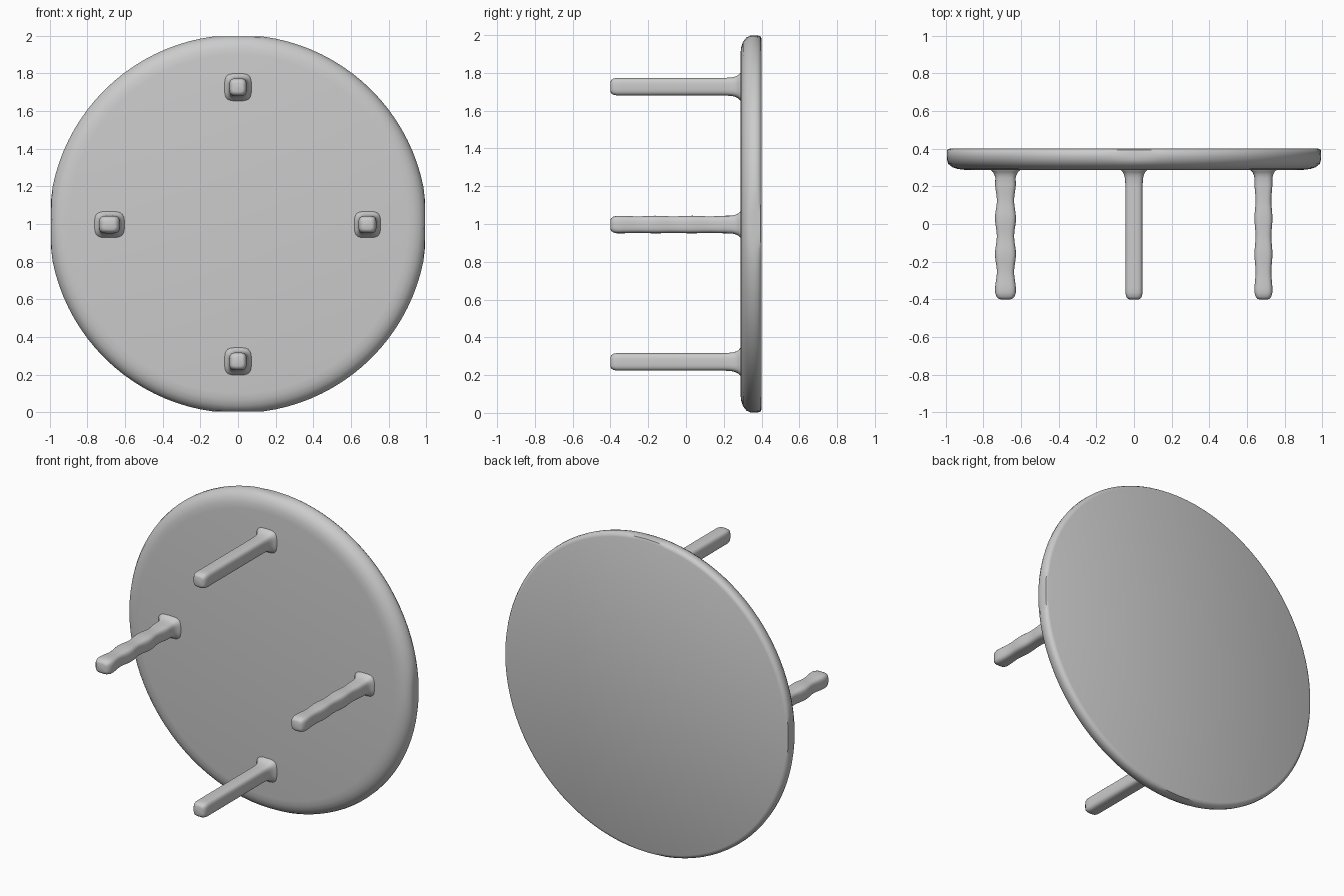
import bpy, bmesh, math

if "Cube" in bpy.data.objects:
    bpy.data.objects.remove(bpy.data.objects["Cube"])

grey = bpy.data.materials.new("plain_grey")
grey.diffuse_color = (0.6, 0.6, 0.6, 1)
grey.use_nodes = True
grey.node_tree.nodes["Principled BSDF"].inputs["Base Color"].default_value = grey.diffuse_color


def loft(name, rings):
    """Skin a list of closed rings and cap both ends."""
    bm = bmesh.new()
    loops = [[bm.verts.new(p) for p in ring] for ring in rings]
    n = len(loops[0])
    for a, b in zip(loops, loops[1:]):
        for i in range(n):
            j = (i + 1) % n
            bm.faces.new((a[i], a[j], b[j], b[i]))
    bm.faces.new(loops[0])
    bm.faces.new(loops[-1])
    bmesh.ops.recalc_face_normals(bm, faces=bm.faces)
    mesh = bpy.data.meshes.new(name)
    bm.to_mesh(mesh)
    bm.free()
    mesh.materials.append(grey)
    obj = bpy.data.objects.new(name, mesh)
    bpy.context.collection.objects.link(obj)
    bpy.ops.object.select_all(action='DESELECT')
    obj.select_set(True)
    bpy.context.view_layer.objects.active = obj
    bpy.ops.object.shade_smooth_by_angle(angle=math.radians(40))
    return obj


def clamp(v, limit):
    return max(-limit, min(limit, v))


# Round top standing on edge, slightly flattened at its four extremes
PROFILE = [(0.90, 0.288), (0.935, 0.292), (0.965, 0.302), (0.988, 0.32),
           (1.0, 0.34), (1.005, 0.36), (1.004, 0.38), (0.995, 0.394),
           (0.98, 0.40)]
SIDES = 96
rings = []
for r, y in PROFILE:
    ring = []
    for i in range(SIDES):
        a = 2 * math.pi * i / SIDES
        ring.append((clamp(r * math.cos(a), 0.993), y,
                     1 + clamp(r * math.sin(a), 0.997)))
    rings.append(ring)
loft("table_top", rings)


def rounded_square(cx, cz, hx, hz, y, sides=24):
    """Superellipse ring in the xz plane."""
    ring = []
    for i in range(sides):
        a = 2 * math.pi * (i + 0.5) / sides
        c, s = math.cos(a), math.sin(a)
        ring.append((cx + hx * math.copysign(abs(c) ** 0.55, c), y,
                     cz + hz * math.copysign(abs(s) ** 0.55, s)))
    return ring


def leg(name, cx, cz, hx, hz, wobble):
    """Rounded tip, long shaft and a flared root blending into the top."""
    tip = [(-0.40, 0.55), (-0.396, 0.75), (-0.385, 0.91), (-0.365, 1.0)]
    shaft = [(-0.34 + 0.025 * k, 1.0) for k in range(23)]
    root = [(0.245, 1.06), (0.262, 1.16), (0.277, 1.32), (0.287, 1.55),
            (0.295, 1.6)]
    rings = []
    for y, s in tip + shaft + root:
        w = wobble * math.cos((y + 0.35) * 2 * math.pi / 0.19) if y < 0.23 else 0
        rings.append(rounded_square(cx, cz, hx * s + w, hz * s + w * 0.4, y))
    return loft(name, rings)


# Four legs pointing forward
leg("upper_leg", 0.0, 1.727, 0.046, 0.047, 0)
leg("lower_leg", 0.0, 0.27, 0.046, 0.047, 0)
leg("left_leg", -0.683, 0.997, 0.051, 0.045, 0.005)
leg("right_leg", 0.688, 0.997, 0.045, 0.045, 0.003)
